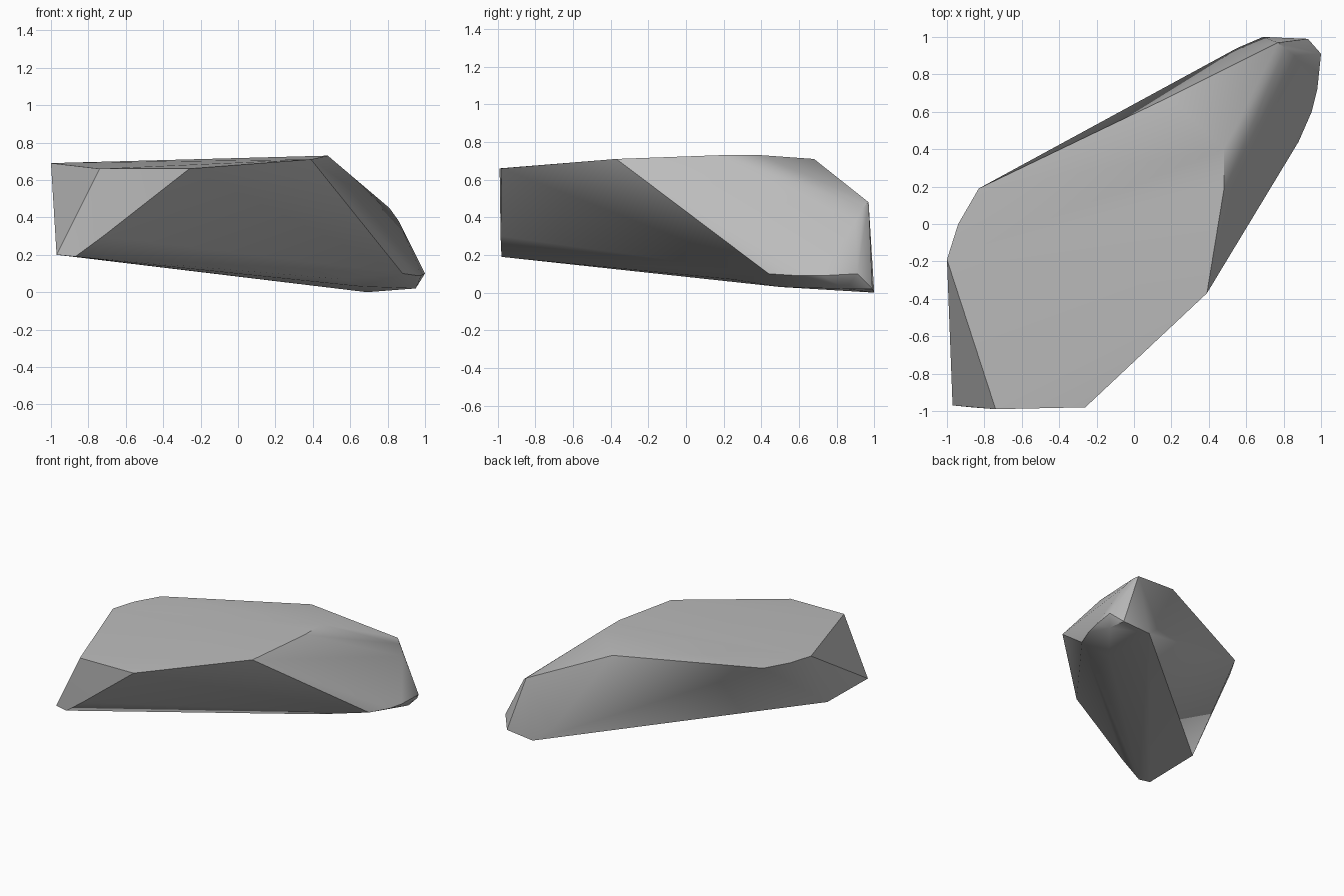
import bpy
import bmesh
import math

default_cube = bpy.data.objects.get("Cube")
if default_cube:
    bpy.data.objects.remove(default_cube, do_unlink=True)


def make_material(name, colour):
    material = bpy.data.materials.new(name)
    material.use_nodes = True
    material.diffuse_color = colour
    shader = material.node_tree.nodes["Principled BSDF"]
    shader.inputs["Base Color"].default_value = colour
    shader.inputs["Roughness"].default_value = .9
    return material


# Corner points of the chipped boulder, grouped by region
top_rim = [
    (-1, -.19, .69), (-.94, 0, .69), (-.83, .19, .69), (.19, .68, .71),
    (.48, .4, .73), (.48, .18, .73), (.39, -.37, .71),
    (-.26, -.98, .66), (-.74, -.99, .66),
]
front_foot = [
    (-.97, -.97, .2), (-.87, -.98, .19), (-.72, -.985, .3), (-.96, -.46, .2),
]
tip_shoulder = [(.77, .97, .48), (.81, .94, .45), (.86, .9, .38)]
tip_base = [
    (1, .91, .1), (.98, .72, .09), (.95, .6, .09), (.88, .44, .1),
    (.93, .99, .02), (.69, 1, 0), (.55, .94, .12),
]
underside = [(.55, .25, .07), (.66, .5, .03), (.95, .85, .02)]


def build_hull(name, points, material):
    """Wrap the points in a convex skin and merge flat facets."""
    bm = bmesh.new()
    for point in points:
        bm.verts.new(point)
    bmesh.ops.convex_hull(bm, input=bm.verts[:], use_existing_faces=False)
    loose = [v for v in bm.verts if not v.link_faces]
    bmesh.ops.delete(bm, geom=loose, context="VERTS")
    bmesh.ops.dissolve_limit(bm, angle_limit=math.radians(1),
                             verts=bm.verts[:], edges=bm.edges[:])
    bmesh.ops.recalc_face_normals(bm, faces=bm.faces[:])
    mesh = bpy.data.meshes.new(name)
    bm.to_mesh(mesh)
    bm.free()
    mesh.materials.append(material)
    obj = bpy.data.objects.new(name, mesh)
    bpy.context.collection.objects.link(obj)
    return obj


# Single grey boulder with soft facets and sharp breaks
stone_grey = make_material("stone grey", (.5, .5, .5, 1))
boulder = build_hull(
    "boulder",
    top_rim + front_foot + tip_shoulder + tip_base + underside,
    stone_grey,
)
bpy.ops.object.select_all(action="DESELECT")
boulder.select_set(True)
bpy.context.view_layer.objects.active = boulder
bpy.ops.object.shade_smooth_by_angle(angle=math.radians(30))
